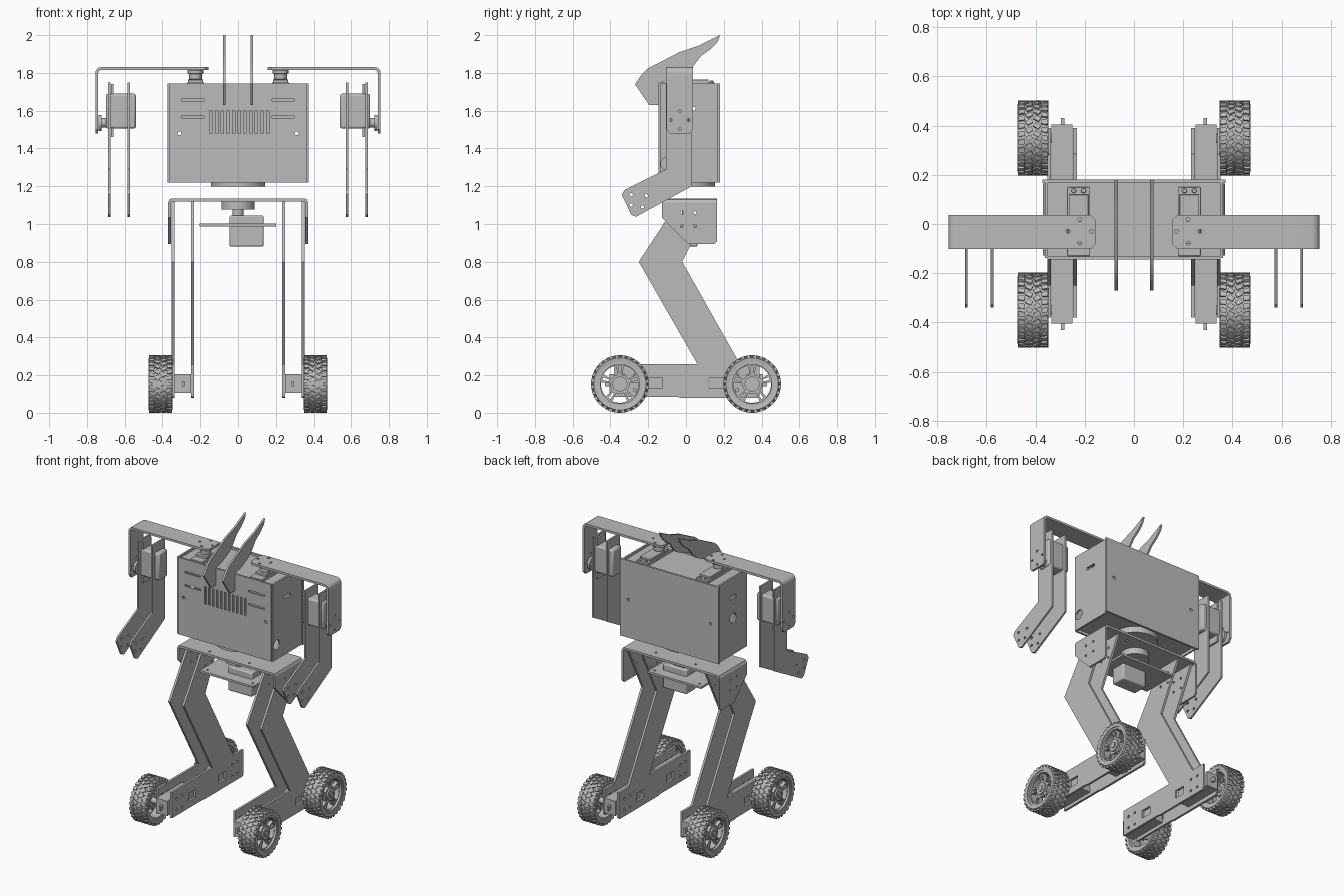
import bpy, bmesh
from math import sin, cos, pi, radians
from mathutils import Matrix, Vector

cube = bpy.data.objects.get("Cube")
if cube:
    bpy.data.objects.remove(cube, do_unlink=True)

grey = bpy.data.materials.new("plain_grey")
grey.use_nodes = True
GREY = (0.5, 0.5, 0.5, 1)
grey.diffuse_color = GREY
grey.node_tree.nodes["Principled BSDF"].inputs["Base Color"].default_value = GREY

# columns map local x, y, z to the world for each facing direction
FACING = {
    "X": Matrix(((0, 0, 1), (1, 0, 0), (0, 1, 0))).to_4x4(),
    "Y": Matrix(((1, 0, 0), (0, 0, -1), (0, 1, 0))).to_4x4(),
    "Z": Matrix.Identity(4),
}


def add_object(name, mesh, mirror="", bevel=0):
    obj = bpy.data.objects.new(name, mesh)
    bpy.context.scene.collection.objects.link(obj)
    mesh.materials.clear()
    mesh.materials.append(grey)
    mesh.shade_smooth()
    mesh.set_sharp_from_angle(angle=radians(30))
    if bevel:
        mod = obj.modifiers.new("Bevel", "BEVEL")
        mod.width, mod.segments = bevel, 2
    if mirror:
        mod = obj.modifiers.new("Mirror", "MIRROR")
        mod.use_axis = ["X" in mirror, "Y" in mirror, False]
        mod.use_mirror_merge = False
    return obj


def finish(name, bm, mirror="", bevel=0):
    bmesh.ops.recalc_face_normals(bm, faces=bm.faces)
    mesh = bpy.data.meshes.new(name)
    bm.to_mesh(mesh)
    bm.free()
    return add_object(name, mesh, mirror, bevel)


def box(bm, lo, hi):
    lo, hi = Vector(lo), Vector(hi)
    m = Matrix.Translation((lo + hi) / 2) @ Matrix.Diagonal((*(hi - lo), 1))
    bmesh.ops.create_cube(bm, size=1, matrix=m)


def cyl(bm, axis, centre, r, depth, seg=32):
    bmesh.ops.create_cone(bm, cap_ends=True, segments=seg, radius1=r, radius2=r,
                          depth=depth, matrix=Matrix.Translation(centre) @ FACING[axis])


def plate(name, axis, outline, at, thick, holes=(), mirror=""):
    """Flat sheet cut from an outline, with holes, centred at a height on the axis."""
    curve = bpy.data.curves.new(name, "CURVE")
    curve.dimensions, curve.fill_mode, curve.extrude = "2D", "BOTH", thick / 2
    for loop in (outline, *holes):
        s = curve.splines.new("POLY")
        s.points.add(len(loop) - 1)
        for p, (u, v) in zip(s.points, loop):
            p.co = (u, v, 0, 1)
        s.use_cyclic_u = True
    tmp = bpy.data.objects.new(name, curve)
    bm = bmesh.new()
    bm.from_mesh(tmp.to_mesh())
    tmp.to_mesh_clear()
    bpy.data.objects.remove(tmp)
    bmesh.ops.remove_doubles(bm, verts=bm.verts, dist=1e-5)
    offset = Vector((at, 0, 0)) if axis == "X" else Vector((0, at, 0)) if axis == "Y" else Vector((0, 0, at))
    bm.transform(Matrix.Translation(offset) @ FACING[axis])
    return finish(name, bm, mirror)


def rect(u0, v0, u1, v1):
    return [(u0, v0), (u1, v0), (u1, v1), (u0, v1)]


def ring(u, v, r, n=16):
    return [(u + r * cos(2 * pi * i / n), v + r * sin(2 * pi * i / n)) for i in range(n)]


def sector(u, v, a0, a1, r0, r1, n=6):
    arc = [a0 + (a1 - a0) * i / n for i in range(n + 1)]
    return ([(u + r1 * cos(a), v + r1 * sin(a)) for a in arc] +
            [(u + r0 * cos(a), v + r0 * sin(a)) for a in reversed(arc)])


def four(u, v, du, dv, r=0.008):
    return [ring(u + a * du, v + b * dv, r, 10) for a in (-1, 1) for b in (-1, 1)]


def cross(u, v, d):
    return [ring(u + a * d, v + b * d, 0.008, 10) for a, b in ((1, 0), (-1, 0), (0, 1), (0, -1))]


# Torso: folded sheet box with recessed lid and floor
grill = [rect(-0.15 + i * 0.03, 1.48, -0.137 + i * 0.03, 1.6) for i in range(11)]
vents = [rect(min(s * 0.18, s * 0.3), z, max(s * 0.18, s * 0.3), z + 0.013)
         for s in (-1, 1) for z in (1.56, 1.65)]
bolts = [ring(s * 0.31, 1.48, 0.01) for s in (-1, 1)]
plate("torso_front", "Y", rect(-0.352, 1.22, 0.352, 1.745), -0.139, 0.012, grill + vents + bolts)
plate("torso_back", "Y", rect(-0.372, 1.22, 0.372, 1.745), 0.173, 0.014, bolts)
for name, x, port in (("torso_side_left", 0.356, ring(-0.1, 1.32, 0.033, 24)),
                      ("torso_side_right", -0.356, ring(0.01, 1.47, 0.033, 24))):
    plate(name, "X", rect(-0.138, 1.22, 0.166, 1.745), x, 0.012,
          [port, rect(-0.02, 1.6, 0.05, 1.62)])
for name, z in (("torso_lid", 1.725), ("torso_floor", 1.245)):
    plate(name, "Z", rect(-0.35, -0.133, 0.35, 0.166), z, 0.012)

# Head crests
crest = [(0.18, 2), (0.15, 1.985), (0.07, 1.945), (-0.035, 1.91), (-0.14, 1.855), (-0.2, 1.825),
         (-0.235, 1.79), (-0.27, 1.74), (-0.195, 1.63), (-0.145, 1.63), (-0.145, 1.745),
         (-0.07, 1.765), (0.0, 1.8), (0.03, 1.825), (0.08, 1.89), (0.13, 1.925), (0.168, 1.965)]
plate("head_crest", "X", crest, 0.072, 0.013, mirror="X")

# Shoulder servos on the lid
bm = bmesh.new()
box(bm, (0.185, -0.08, 1.73), (0.265, 0.12, 1.765))
box(bm, (0.18, -0.13, 1.73), (0.27, 0.15, 1.75))
cyl(bm, "Z", (0.225, -0.03, 1.78), 0.034, 0.03)
cyl(bm, "Z", (0.225, -0.03, 1.805), 0.042, 0.02)
for x in (0.205, 0.245):
    cyl(bm, "Z", (x, 0.135, 1.753), 0.01, 0.012, 12)
finish("shoulder_servo", bm, "X", 0.003)

# Shoulder brackets: bent strip plus drop plate
bend = [(0.755 - 0.03 + 0.03 * sin(a), 1.8 + 0.03 * cos(a)) for a in (0, pi / 8, pi / 4, 3 * pi / 8, pi / 2)]
inner = [(0.74 - 0.015 + 0.015 * sin(a), 1.8 + 0.015 * cos(a)) for a in (pi / 2, pi / 4, 0)]
plate("shoulder_bend", "Y", [(0.6, 1.83)] + bend + [(0.755, 1.78), (0.74, 1.78)] + inner + [(0.6, 1.815)],
      -0.033, 0.138, mirror="X")
plate("shoulder_arm", "Z", [(0.155, -0.08), (0.175, -0.102), (0.6, -0.102), (0.6, 0.036), (0.175, 0.036),
                            (0.155, 0.016)], 1.8225, 0.015, cross(0.22, -0.03, 0.048), "X")
plate("shoulder_drop", "X", [(-0.102, 1.5), (-0.085, 1.48), (0.02, 1.48), (0.036, 1.5), (0.036, 1.78),
                             (-0.102, 1.78)], 0.7475, 0.015, cross(-0.033, 1.55, 0.048), "X")

# Arm servos and arm plates
bm = bmesh.new()
box(bm, (0.54, -0.08, 1.505), (0.7, 0.015, 1.69))
finish("arm_servo", bm, "X", 0.012)
bm = bmesh.new()
box(bm, (0.66, -0.075, 1.46), (0.672, 0.01, 1.74))
cyl(bm, "X", (0.71, -0.033, 1.535), 0.025, 0.03)
cyl(bm, "X", (0.731, -0.033, 1.535), 0.042, 0.016)
finish("arm_servo_horn", bm, "X")
arm = [(-0.105, 1.75), (-0.105, 1.29), (-0.325, 1.18), (-0.34, 1.155), (-0.29, 1.05), (-0.265, 1.038),
       (0.03, 1.2), (0.03, 1.75)]
grip = [ring(u, v, 0.009, 10) for u, v in ((-0.29, 1.155), (-0.21, 1.15), (-0.29, 1.1), (-0.23, 1.09))]
for name, x in (("arm_plate_inner", 0.578), ("arm_plate_outer", 0.682)):
    plate(name, "X", arm, x, 0.012, grip, "X")

# Waist turntable, servo and its tray
bm = bmesh.new()
cyl(bm, "Z", (0, 0.01, 1.219), 0.143, 0.042, 48)
cyl(bm, "Z", (0, 0.01, 1.1), 0.088, 0.045, 40)
cyl(bm, "Z", (0, 0.01, 1.06), 0.03, 0.05)
finish("waist_turntable", bm)
bm = bmesh.new()
box(bm, (-0.045, -0.045, 0.88), (0.135, 0.06, 1.045))
finish("waist_servo", bm, bevel=0.008)
plate("waist_tray", "Z", rect(-0.205, -0.12, 0.2, 0.13), 0.995, 0.014,
      four(0, 0.005, 0.17, 0.09))

# Hip bracket
plate("hip_top", "Z", rect(-0.35, -0.128, 0.35, 0.165), 1.1275, 0.015, four(0, 0.01, 0.15, 0.1))
plate("hip_bend", "Y", [(0.35, 1.135), (0.362, 1.131), (0.37, 1.115), (0.356, 1.115), (0.35, 1.12)],
      0.0185, 0.293, mirror="X")
plate("hip_side", "X", [(-0.128, 1.115), (-0.128, 1.035), (0.01, 0.895), (0.15, 0.895), (0.165, 0.91),
                        (0.165, 1.115)], 0.363, 0.014, four(0.013, 1.025, 0.035, 0.035), "X")

# Leg plates, thigh and foot in one sheet
leg = [(-0.38, 0.085), (-0.05, 0.085), (-0.03, 0.08), (0.38, 0.08), (0.39, 0.09), (0.39, 0.26),
       (0.285, 0.26), (-0.02, 0.8), (0.14, 1.12), (-0.04, 1.12), (-0.25, 0.8), (0.06, 0.26), (-0.38, 0.26)]
cuts = [rect(-0.2, 0.13, -0.125, 0.185), rect(0.12, 0.13, 0.2, 0.185)]
cuts += [c for y in (-0.3, 0.3) for c in four(y, 0.16, 0.03, 0.04, 0.009)]
cuts += four(0.013, 1.025, 0.035, 0.035)
for name, x in (("leg_plate_inner", 0.24), ("leg_plate_outer", 0.345)):
    plate(name, "X", leg, x, 0.015, cuts, "X")

# Drive motors between the foot plates
bm = bmesh.new()
box(bm, (0.25, 0.125, 0.105), (0.335, 0.405, 0.205))
box(bm, (0.283, 0.4, 0.14), (0.297, 0.43, 0.17))
cyl(bm, "X", (0.37, 0.35, 0.153), 0.02, 0.15, 20)
finish("drive_motor", bm, "XY")

# Wheels: lathed tyre and rim, pierced spoke disc, chevron tread blocks
CY, CZ = 0.35, 0.153
bm = bmesh.new()
for profile in ([(0.118, 0.35), (0.138, 0.347), (0.145, 0.36), (0.146, 0.41), (0.145, 0.46), (0.138, 0.473),
                 (0.118, 0.47)],
                [(0.104, 0.355), (0.119, 0.355), (0.119, 0.465), (0.104, 0.465)]):
    vs = [bm.verts.new((x, CY, CZ + r)) for r, x in profile]
    es = [bm.edges.new((vs[i - 1], vs[i])) for i in range(len(vs))]
    bmesh.ops.spin(bm, geom=vs + es, cent=(0, CY, CZ), axis=(1, 0, 0), angle=2 * pi, steps=48)
bmesh.ops.remove_doubles(bm, verts=bm.verts, dist=1e-5)
finish("tyre", bm, "XY")

spokes = []
for i in range(5):
    a = pi / 2 + i * 2 * pi / 5
    spokes.append(sector(CY, CZ, a + 0.22, a + 2 * pi / 5 - 0.22, 0.052, 0.1))
    spokes.append(sector(CY, CZ, a - 0.08, a + 0.08, 0.06, 0.095, 2))
plate("wheel_spokes", "X", ring(CY, CZ, 0.11, 40), 0.437, 0.025, spokes, "XY")
bm = bmesh.new()
cyl(bm, "X", (0.43, CY, CZ), 0.04, 0.06)
cyl(bm, "X", (0.46, CY, CZ), 0.022, 0.012, 6)
finish("wheel_hub", bm, "XY")

bm = bmesh.new()
TREADS = 28
for i in range(TREADS):
    for x, half, tilt in ((0.363, 0, 0.15), (0.394, 1, 0.5), (0.426, 0, -0.5), (0.457, 1, -0.15)):
        turn = Matrix.Rotation(2 * pi * (i + half / 2) / TREADS, 4, "X")
        bmesh.ops.create_cube(bm, size=1, matrix=Matrix.Translation((x, CY, CZ)) @ turn @
                              Matrix.Translation((0, 0, 0.146)) @ Matrix.Rotation(tilt, 4, "Z") @
                              Matrix.Diagonal((0.026, 0.02, 0.013, 1)))
finish("tyre_tread", bm, "XY")
